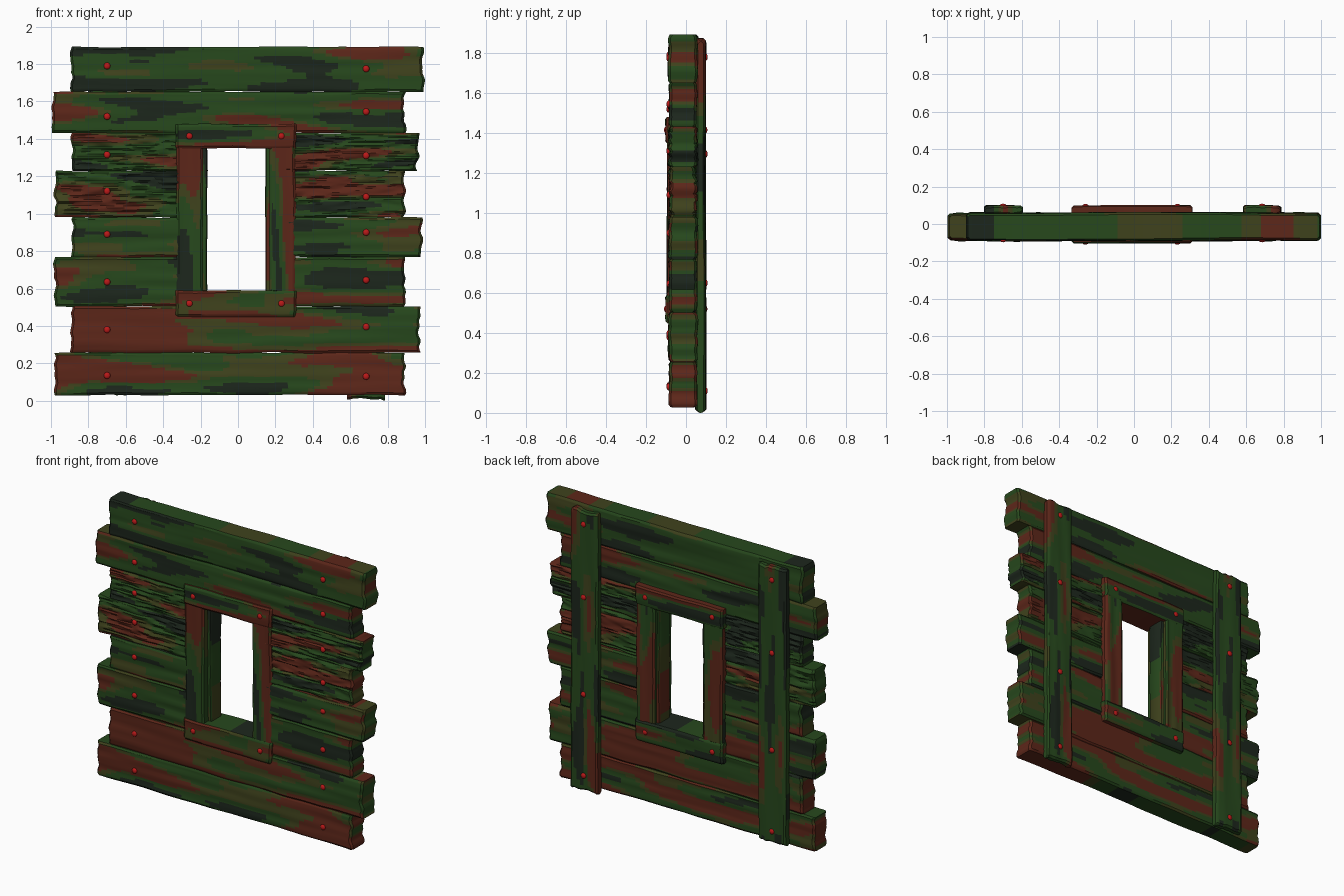
import bpy, bmesh, math
from mathutils import Vector, noise

if "Cube" in bpy.data.objects:
    bpy.data.objects.remove(bpy.data.objects["Cube"])


def material(name, rgb):
    m = bpy.data.materials.new(name)
    m.diffuse_color = (*rgb, 1)
    m.use_nodes = True
    m.node_tree.nodes["Principled BSDF"].inputs["Base Color"].default_value = m.diffuse_color
    return m


WOOD = [material("wood_black", (0.012, 0.02, 0.012)),
        material("wood_green", (0.02, 0.065, 0.012)),
        material("wood_olive", (0.05, 0.055, 0.012)),
        material("wood_red", (0.11, 0.02, 0.01))]
NAIL = material("nail_red", (0.5, 0.01, 0.01))


def finish(bm, name, mats, angle):
    bmesh.ops.recalc_face_normals(bm, faces=bm.faces)
    me = bpy.data.meshes.new(name)
    bm.to_mesh(me)
    bm.free()
    for m in mats:
        me.materials.append(m)
    me.polygons.foreach_set("use_smooth", [True] * len(me.polygons))
    me.set_sharp_from_angle(angle=math.radians(angle))
    ob = bpy.data.objects.new(name, me)
    bpy.context.collection.objects.link(ob)
    return ob


def board(name, a, b, y, seed, upright=False, step=0.035, rows=14, amp=0.008,
          grain=(1.5, 24), jag=0.018, red=0.0):
    """Weathered board: a = range along the grain, b = range across, y = depth range."""
    n = max(6, round((a[1] - a[0]) / step))
    bev = 0.012
    ts = [0, bev] + [(a[1] - a[0]) * i / n for i in range(1, n)] + [a[1] - a[0] - bev, a[1] - a[0]]
    w = b[1] - b[0]
    us = [0, bev] + [w * i / rows for i in range(1, rows)] + [w - bev, w]
    us = sorted(us)

    def point(t, u, side):
        s = t / (a[1] - a[0])
        # grooves along the grain, worn edges, ragged ends
        g = noise.noise(Vector((t * grain[0], u * grain[1], seed * 7.3 + side * 3.1)))
        d = amp * (0.5 - g)
        if u in (us[0], us[-1]):
            d += 0.009
        if t in (ts[0], ts[-1]):
            d += 0.012
        edge = 0.005 * noise.noise(Vector((t * 5, seed * 3.7, 1.0 if u < w / 2 else 9.0)))
        rag = jag * (0.5 + noise.noise(Vector((u * 22, seed * 5.1, 2.0 if s < 0.5 else 8.0))))
        pa = a[0] + t + max(rag, 0) * (1 - 2 * s)
        pb = b[0] + u + edge
        py = y[0] + d if side == 0 else y[1] - d
        return (pb, py, pa) if upright else (pa, py, pb)

    bm = bmesh.new()
    grid = [[[bm.verts.new(point(t, u, k)) for u in us] for t in ts] for k in (0, 1)]
    f, k = grid
    T, U = len(ts), len(us)
    for i in range(T - 1):
        for j in range(U - 1):
            for g in grid:
                bm.faces.new((g[i][j], g[i + 1][j], g[i + 1][j + 1], g[i][j + 1]))
        for j in (0, U - 1):
            bm.faces.new((f[i][j], f[i + 1][j], k[i + 1][j], k[i][j]))
    for i in (0, T - 1):
        for j in range(U - 1):
            bm.faces.new((f[i][j], f[i][j + 1], k[i][j + 1], k[i][j]))
    # colour streaks that follow the grain
    for face in bm.faces:
        c = face.calc_center_median()
        p, q = (c.z, c.x) if upright else (c.x, c.z)
        v = noise.noise(Vector((p * 1.6, q * 11, seed * 1.9 + c.y * 4))) + red
        face.material_index = 0 if v < -0.25 else 1 if v < 0.08 else 2 if v < 0.24 else 3
    return finish(bm, name, WOOD, 35)


def nail(name, x, y, z):
    bm = bmesh.new()
    bmesh.ops.create_uvsphere(bm, u_segments=12, v_segments=8, radius=0.018)
    for v in bm.verts:
        v.co = (v.co.x + x, v.co.y * 0.6 + y, v.co.z + z)
    finish(bm, name, [NAIL], 60)


# Wall planks, bottom to top: x range, z range, red tint
planks = [(-0.99, 0.90, 0.03, 0.257, 0.2), (-0.90, 0.98, 0.257, 0.505, 0.2),
          (-0.99, 0.90, 0.505, 0.768, 0.08), (-0.90, 0.99, 0.768, 0.98, 0.0),
          (-0.99, 0.90, 0.98, 1.23, 0.0), (-0.90, 0.97, 1.23, 1.432, 0.0),
          (-1.0, 0.90, 1.432, 1.652, -0.05), (-0.90, 1.0, 1.652, 1.892, 0.0)]
for i, (x0, x1, z0, z1, red) in enumerate(planks):
    opts = dict(red=red)
    if i in (4, 5):   # heavily splintered planks
        opts.update(step=0.018, rows=24, amp=0.014, grain=(9, 70))
    y = (-0.088 - 0.003 * (i % 2), 0.058 + 0.004 * (i % 2))
    if 2 <= i <= 5:   # planks interrupted by the window
        board(f"plank_{i + 1}_left", (x0, -0.2), (z0, z1), y, i + 1, **opts)
        board(f"plank_{i + 1}_right", (0.18, x1), (z0, z1), y, i + 21, **opts)
    else:
        board(f"plank_{i + 1}", (x0, x1), (z0, z1), y, i + 1, **opts)

# Back battens
board("batten_left", (0.025, 1.875), (-0.80, -0.595), (0.045, 0.102), 41, True, rows=8)
board("batten_right", (0.0, 1.875), (0.585, 0.785), (0.045, 0.102), 42, True, rows=8)

# Window frame: rails, stiles and inner jamb strips
frame = dict(rows=8, amp=0.007, jag=0.008, red=0.12)
board("window_top_rail", (-0.337, 0.315), (1.35, 1.48), (-0.105, 0.102), 51, **frame)
board("window_bottom_rail", (-0.335, 0.315), (0.45, 0.59), (-0.105, 0.102), 52, **frame)
board("window_left_stile", (0.57, 1.37), (-0.327, -0.187), (-0.098, 0.096), 53, True, **frame)
board("window_right_stile", (0.57, 1.37), (0.168, 0.307), (-0.098, 0.096), 54, True, **frame)
board("window_left_jamb", (0.57, 1.37), (-0.21, -0.165), (-0.05, 0.07), 55, True, **frame)
board("window_right_jamb", (0.57, 1.37), (0.147, 0.19), (-0.05, 0.07), 56, True, **frame)

# Nails: plank fronts, batten backs, frame corners on both faces
left_z = (0.135, 0.38, 0.635, 0.89, 1.12, 1.315, 1.52, 1.79)
right_z = (0.13, 0.395, 0.645, 0.90, 1.09, 1.31, 1.545, 1.775)
for i, (zl, zr) in enumerate(zip(left_z, right_z)):
    nail(f"plank_nail_left_{i + 1}", -0.70, -0.087, zl)
    nail(f"plank_nail_right_{i + 1}", 0.685, -0.087, zr)
for i, z in enumerate((0.11, 0.65, 1.295, 1.78)):
    nail(f"batten_nail_left_{i + 1}", -0.70, 0.098, z)
    nail(f"batten_nail_right_{i + 1}", 0.685, 0.098, z)
for x in (-0.26, 0.232):
    for z in (0.52, 1.415):
        nail("frame_nail_front", x, -0.099, z)
        nail("frame_nail_back", x, 0.096, z)
